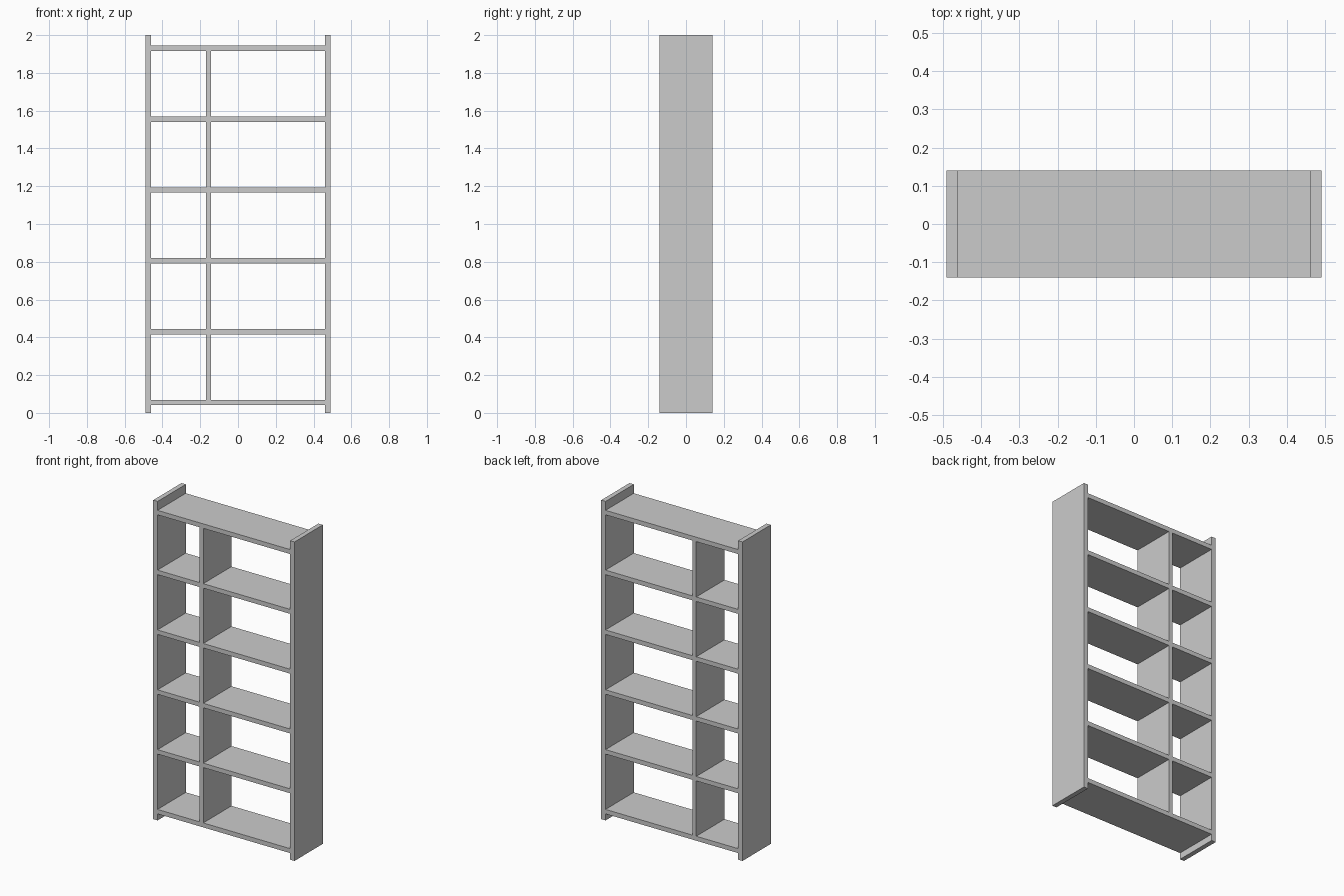
import bpy

if "Cube" in bpy.data.objects:
    bpy.data.objects.remove(bpy.data.objects["Cube"])

DEPTH = 0.28
SIDE_T, SHELF_T, DIV_T = 0.03, 0.028, 0.026
HALF_W = 0.49
DIV_X = -0.156
LEVELS = [0.055 + 0.375 * i for i in range(6)]


def box(name, x0, x1, z0, z1, depth=DEPTH):
    bpy.ops.mesh.primitive_cube_add(size=1, location=((x0 + x1) / 2, 0, (z0 + z1) / 2))
    ob = bpy.context.object
    ob.name = name
    ob.scale = (x1 - x0, depth, z1 - z0)
    bpy.ops.object.transform_apply(location=False, rotation=False, scale=True)
    return ob


# Full-height side panels
inner = HALF_W - SIDE_T
box("side_panel_left", -HALF_W, -inner, 0, 2)
box("side_panel_right", inner, HALF_W, 0, 2)

# Shelves between the sides
for i, z in enumerate(LEVELS):
    box(f"shelf_{i + 1}", -inner, inner, z - SHELF_T / 2, z + SHELF_T / 2)

# Off-centre upright dividers, one per bay
for i, (a, b) in enumerate(zip(LEVELS, LEVELS[1:])):
    box(f"divider_{i + 1}", DIV_X - DIV_T / 2, DIV_X + DIV_T / 2,
        a + SHELF_T / 2, b - SHELF_T / 2)
